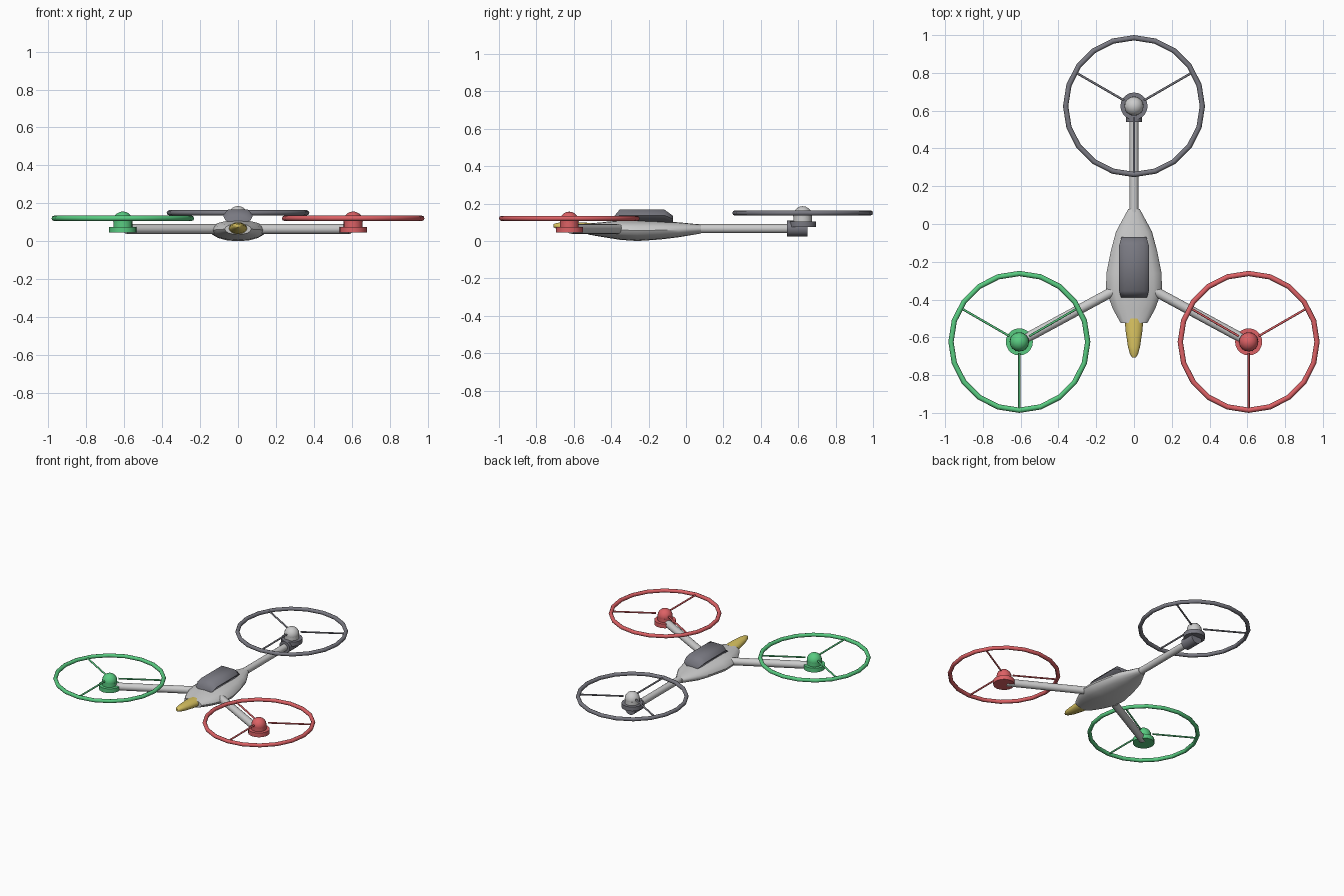
import bpy, bmesh, math
from mathutils import Vector

if "Cube" in bpy.data.objects:
    bpy.data.objects.remove(bpy.data.objects["Cube"])


def material(name, rgb):
    m = bpy.data.materials.new(name)
    m.diffuse_color = (*rgb, 1)
    m.use_nodes = True
    m.node_tree.nodes["Principled BSDF"].inputs["Base Color"].default_value = m.diffuse_color
    return m


RED = material("red", (0.72, 0.12, 0.13))
GREEN = material("green", (0.1, 0.6, 0.22))
YELLOW = material("yellow", (0.7, 0.55, 0.12))
DARK = material("dark_grey", (0.19, 0.19, 0.22))


def finish(name, mat=None, angle=40):
    ob = bpy.context.object
    ob.name = name
    if mat:
        ob.data.materials.append(mat)
    bpy.ops.object.shade_smooth_by_angle(angle=math.radians(angle))
    return ob


def rod(name, a, b, r1, r2=None, mat=None, sides=16):
    a, b = Vector(a), Vector(b)
    d = b - a
    bpy.ops.mesh.primitive_cone_add(
        vertices=sides, radius1=r1, radius2=r1 if r2 is None else r2, depth=d.length,
        location=(a + b) / 2, rotation=d.to_track_quat('Z', 'Y').to_euler())
    return finish(name, mat, 50)


def loft(name, stations, section, mat=None, angle=40):
    """stations: (y, half width, z low, z high); section: unit outline in x/z."""
    bm = bmesh.new()
    rings = []
    for y, w, lo, hi in stations:
        rings.append([bm.verts.new((u * w, y, (lo + hi) / 2 + v * (hi - lo) / 2))
                      for u, v in section])
    n = len(section)
    for r, s in zip(rings, rings[1:]):
        for i in range(n):
            bm.faces.new((r[i], r[(i + 1) % n], s[(i + 1) % n], s[i]))
    bm.faces.new(rings[0])
    bm.faces.new(rings[-1])
    bmesh.ops.recalc_face_normals(bm, faces=bm.faces)
    me = bpy.data.meshes.new(name)
    bm.to_mesh(me)
    bm.free()
    ob = bpy.data.objects.new(name, me)
    bpy.context.collection.objects.link(ob)
    bpy.ops.object.select_all(action='DESELECT')
    bpy.context.view_layer.objects.active = ob
    ob.select_set(True)
    return finish(name, mat, angle)


def rotor(tag, x, y, z, hub_mat, ring_mat):
    """Guard ring, three spokes, hub ball and motor disc; z is the ring height."""
    bpy.ops.mesh.primitive_torus_add(location=(x, y, z), major_segments=20,
                                     minor_segments=8, major_radius=0.362, minor_radius=0.014)
    finish(tag + "_guard_ring", ring_mat, 60)
    for i, deg in enumerate((30, 150, 270)):
        c, s = math.cos(math.radians(deg)), math.sin(math.radians(deg))
        rod(f"{tag}_spoke_{i + 1}", (x + 0.06 * c, y + 0.06 * s, z),
            (x + 0.36 * c, y + 0.36 * s, z), 0.006, mat=ring_mat, sides=8)
    bpy.ops.mesh.primitive_uv_sphere_add(segments=16, ring_count=10, radius=0.051,
                                         location=(x, y, z - 0.015))
    finish(tag + "_hub_ball", hub_mat)
    rod(tag + "_hub_neck", (x, y, z - 0.06), (x, y, z - 0.02), 0.05, mat=hub_mat, sides=20)
    rod(tag + "_motor_disc", (x, y, z - 0.076), (x, y, z - 0.045), 0.072, mat=ring_mat, sides=20)


# Fuselage
circle = [(math.cos(i * math.pi / 8), math.sin(i * math.pi / 8)) for i in range(16)]
loft("fuselage", [(0.08, 0.03, 0.04, 0.088), (-0.04, 0.095, 0.02, 0.10),
                  (-0.14, 0.122, 0.008, 0.108), (-0.26, 0.146, 0.0, 0.112),
                  (-0.35, 0.148, 0.006, 0.112), (-0.45, 0.112, 0.022, 0.10),
                  (-0.525, 0.07, 0.035, 0.093)], circle)

# Canopy
hexagon = [(1, 0.1), (0.65, 1), (-0.65, 1), (-1, 0.1), (-0.65, -1), (0.65, -1)]
loft("canopy", [(-0.39, 0.068, 0.098, 0.125), (-0.355, 0.079, 0.1, 0.168),
                (-0.115, 0.079, 0.1, 0.168), (-0.07, 0.066, 0.098, 0.135)], hexagon, DARK, 70)

# Nose
loft("nose", [(-0.50, 0.05, 0.036, 0.096), (-0.57, 0.044, 0.042, 0.1),
              (-0.65, 0.032, 0.054, 0.1), (-0.69, 0.021, 0.064, 0.097),
              (-0.708, 0.009, 0.073, 0.09)], circle, YELLOW, 60)

# Arms
rod("rear_arm", (0, 0.03, 0.066), (0, 0.6, 0.066), 0.024)
for side, sx, mat in (("right", 1, RED), ("left", -1, GREEN)):
    rod(side + "_front_arm", (sx * 0.1, -0.35, 0.064), (sx * 0.59, -0.615, 0.064), 0.026)
    rotor(side + "_front", sx * 0.607, -0.624, 0.121, mat, mat)

# Rear rotor and its tilt motor
rotor("rear", 0, 0.624, 0.15, None, DARK)
rod("rear_tilt_motor", (0, 0.54, 0.067), (0, 0.65, 0.067), 0.042, mat=DARK, sides=20)
